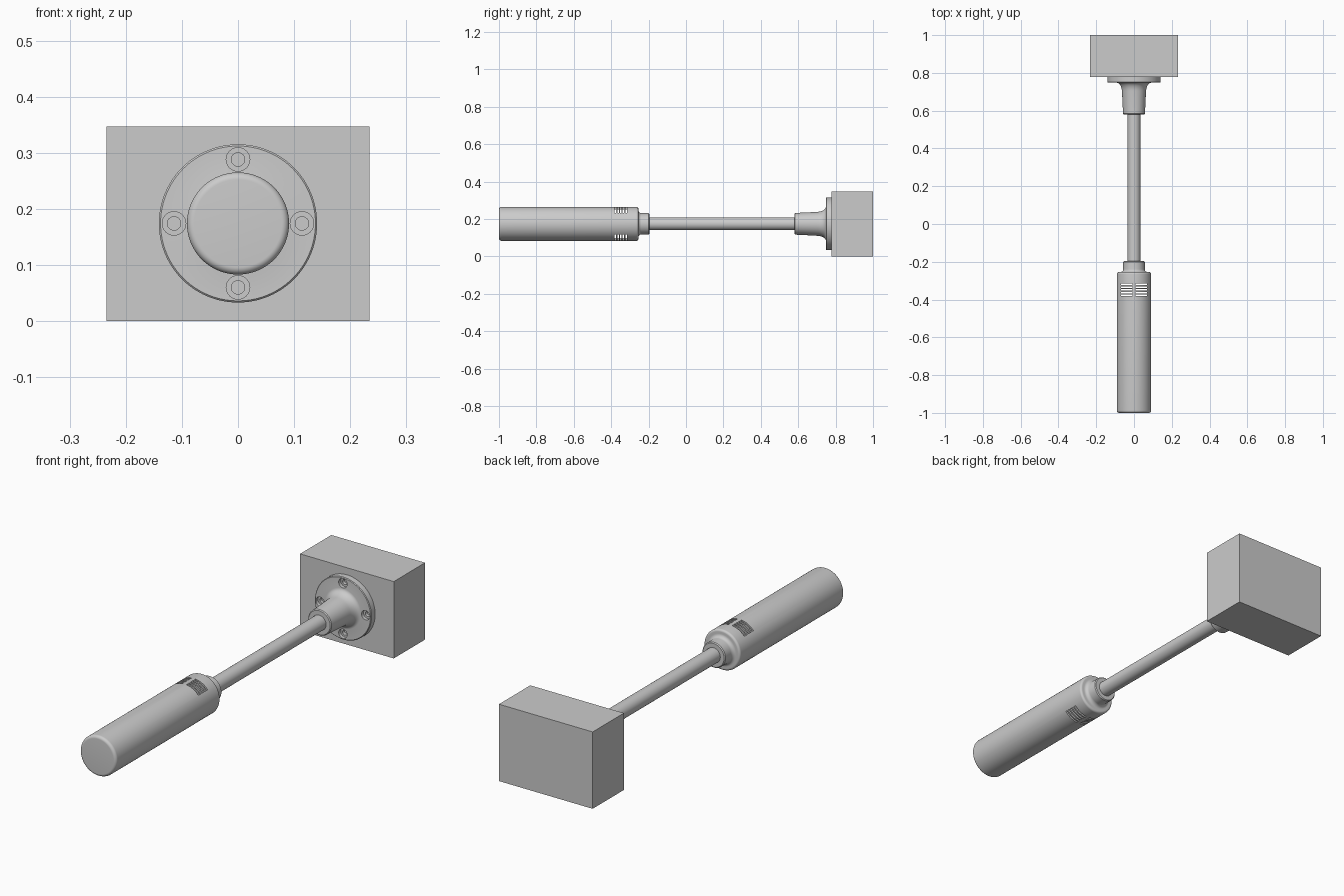
import bpy, bmesh, math
from mathutils import Matrix, Vector

if "Cube" in bpy.data.objects:
    bpy.data.objects.remove(bpy.data.objects["Cube"])

AXIS_Z = 0.174


def finish(name, bm):
    bmesh.ops.recalc_face_normals(bm, faces=bm.faces)
    me = bpy.data.meshes.new(name)
    bm.to_mesh(me)
    bm.free()
    ob = bpy.data.objects.new(name, me)
    bpy.context.collection.objects.link(ob)
    return ob


def lathe(name, profile, n=96):
    """Revolve (y, radius) points about the tool's long axis, capped at both ends."""
    bm = bmesh.new()
    rings = []
    for y, r in profile:
        rings.append([bm.verts.new((r * math.cos(2 * math.pi * i / n), y,
                                    AXIS_Z + r * math.sin(2 * math.pi * i / n))) for i in range(n)])
    for a, b in zip(rings, rings[1:]):
        for i in range(n):
            j = (i + 1) % n
            bm.faces.new((a[i], a[j], b[j], b[i]))
    bm.faces.new(rings[0])
    bm.faces.new(rings[-1])
    return finish(name, bm)


def fillet(cy, cr, ry, rr, a0, a1, steps=8):
    """Elliptical arc of (y, radius) points, angles in degrees."""
    return [(cy + ry * math.cos(math.radians(a0 + (a1 - a0) * i / steps)),
             cr + rr * math.sin(math.radians(a0 + (a1 - a0) * i / steps))) for i in range(steps + 1)]


def box(bm, x0, x1, y0, y1, z0, z1):
    m = Matrix.Translation(((x0 + x1) / 2, (y0 + y1) / 2, (z0 + z1) / 2)) @ \
        Matrix.Diagonal((x1 - x0, y1 - y0, z1 - z0, 1))
    bmesh.ops.create_cube(bm, size=1, matrix=m)


def cut(ob, cutter):
    mod = ob.modifiers.new("cut", 'BOOLEAN')
    mod.operation = 'DIFFERENCE'
    mod.solver = 'EXACT'
    mod.object = cutter
    bpy.context.view_layer.objects.active = ob
    bpy.ops.object.modifier_apply(modifier=mod.name)
    bpy.data.objects.remove(cutter)


def smooth(ob):
    bpy.ops.object.select_all(action='DESELECT')
    ob.select_set(True)
    bpy.context.view_layer.objects.active = ob
    bpy.ops.object.shade_smooth_by_angle(angle=math.radians(32))


# Mounting block
bm = bmesh.new()
box(bm, -0.234, 0.234, 0.777, 1.0, 0, 0.347)
finish("mounting_block", bm)

# Flange with flared neck socket
flange = lathe("flange_socket",
               [(0.580, 0.036), (0.580, 0.054), (0.584, 0.058), (0.690, 0.063)]
               + fillet(0.700, 0.091, 0.048, 0.027, -90, 0)
               + [(0.748, 0.138), (0.751, 0.141), (0.777, 0.141)])

# Four counterbored screw holes
bm = bmesh.new()
for k in range(4):
    a = k * math.pi / 2
    c = Vector((0.114 * math.cos(a), 0, AXIS_Z + 0.114 * math.sin(a)))
    bmesh.ops.create_cone(bm, cap_ends=True, segments=32, radius1=0.021, radius2=0.021, depth=0.03,
                          matrix=Matrix.Translation(c + Vector((0, 0.748, 0)))
                          @ Matrix.Rotation(math.pi / 2, 4, 'X'))
cut(flange, finish("counterbore_cutter", bm))
bm = bmesh.new()
for k in range(4):
    a = k * math.pi / 2
    c = Vector((0.114 * math.cos(a), 0, AXIS_Z + 0.114 * math.sin(a)))
    bmesh.ops.create_cone(bm, cap_ends=True, segments=32, radius1=0.012, radius2=0.012, depth=0.06,
                          matrix=Matrix.Translation(c + Vector((0, 0.765, 0)))
                          @ Matrix.Rotation(math.pi / 2, 4, 'X'))
cut(flange, finish("screw_hole_cutter", bm))
smooth(flange)

# Connecting rod
smooth(lathe("rod", [(-0.23, 0.034), (0.62, 0.034)], 64))

# Cylindrical handle, rounded ends and stepped collar
handle = lathe("handle",
               fillet(-0.987, 0.078, 0.013, 0.013, 180, 90)
               + fillet(-0.265, 0.081, 0.010, 0.010, 90, 0)
               + [(-0.255, 0.073)]
               + fillet(-0.239, 0.073, 0.016, 0.016, 180, 270)
               + [(-0.200, 0.057), (-0.196, 0.053)])
cut(handle, lathe("cavity_cutter", [(-0.96, 0.077), (-0.285, 0.077)], 96))

# Vent slots through the top and bottom of the handle
bm = bmesh.new()
for k in range(5):
    y = -0.378 + k * 0.0145
    for x0, x1 in ((-0.07, -0.009), (0.009, 0.07)):
        box(bm, x0, x1, y - 0.004, y + 0.004, AXIS_Z - 0.12, AXIS_Z + 0.12)
cut(handle, finish("slot_cutter", bm))
smooth(handle)
